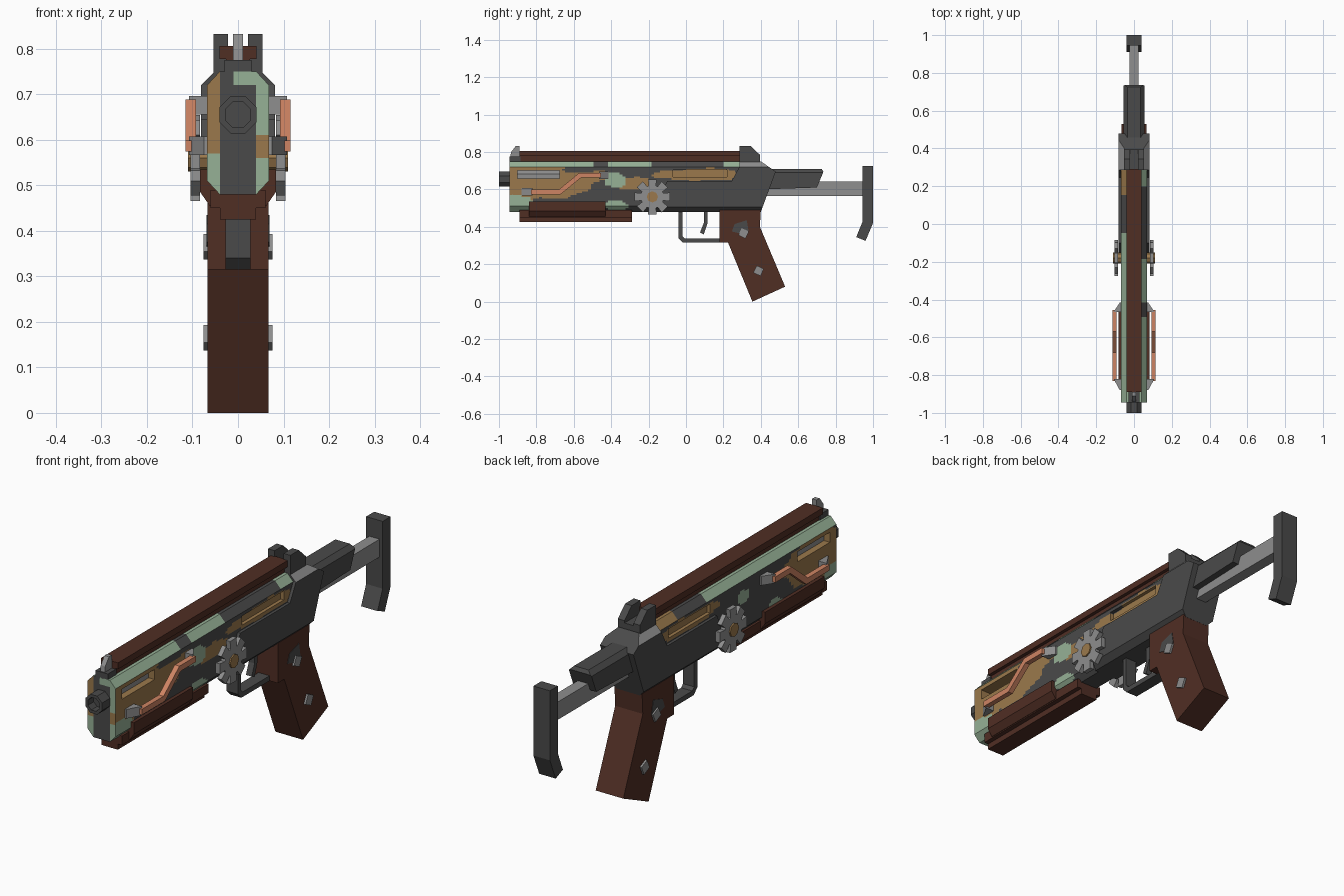
import bpy, bmesh, math
from mathutils import Vector

if "Cube" in bpy.data.objects:
    bpy.data.objects.remove(bpy.data.objects["Cube"])


def lin(c):
    c /= 255
    return c / 12.92 if c <= 0.04045 else ((c + 0.055) / 1.055) ** 2.4


def material(name, r, g, b):
    m = bpy.data.materials.new(name)
    m.diffuse_color = (lin(r), lin(g), lin(b), 1)
    m.use_nodes = True
    m.node_tree.nodes["Principled BSDF"].inputs["Base Color"].default_value = m.diffuse_color
    return m


DARK = material("dark metal", 74, 74, 74)
BROWN = material("brown wood", 80, 46, 36)
TAN = material("tan paint", 155, 121, 76)
GREEN = material("pale green paint", 150, 177, 150)
COPPER = material("copper", 206, 132, 99)
GREY = material("light metal", 142, 142, 142)


def finish(name, bm, *mats):
    bmesh.ops.recalc_face_normals(bm, faces=bm.faces)
    me = bpy.data.meshes.new(name)
    bm.to_mesh(me)
    bm.free()
    for m in mats:
        me.materials.append(m)
    ob = bpy.data.objects.new(name, me)
    bpy.context.collection.objects.link(ob)
    return ob


def extrude(bm, pts, x0, x1):
    """Solid from a (y, z) outline between two x positions."""
    a = [bm.verts.new((x0, y, z)) for y, z in pts]
    b = [bm.verts.new((x1, y, z)) for y, z in pts]
    n = len(pts)
    bm.faces.new(a)
    bm.faces.new(b[::-1])
    for i in range(n):
        j = (i + 1) % n
        bm.faces.new((a[i], b[i], b[j], a[j]))


def slice_off(bm, co, no):
    """Cut away everything beyond a plane and close the cut."""
    geom = bm.verts[:] + bm.edges[:] + bm.faces[:]
    r = bmesh.ops.bisect_plane(bm, geom=geom, plane_co=co, plane_no=no, clear_outer=True)
    edges = [e for e in r["geom_cut"] if isinstance(e, bmesh.types.BMEdge) and e.is_boundary]
    bmesh.ops.holes_fill(bm, edges=edges, sides=0)
    bmesh.ops.recalc_face_normals(bm, faces=bm.faces)


def prism(name, pts, half, mat, chamfers=()):
    """Centred solid; chamfers are (x, z, slope_x, slope_z) applied to both sides."""
    bm = bmesh.new()
    extrude(bm, pts, -half, half)
    bmesh.ops.recalc_face_normals(bm, faces=bm.faces)
    for x, z, nx, nz in chamfers:
        for s in (1, -1):
            slice_off(bm, (s * x, 0, z), Vector((s * nx, 0, nz)).normalized())
    return finish(name, bm, mat)


def pair(name, pts, x0, x1, mat):
    """The same solid on the right and left sides."""
    bm = bmesh.new()
    for s in (1, -1):
        extrude(bm, pts, s * x0, s * x1)
    return finish(name, bm, mat)


def rect(y0, y1, z0, z1):
    return [(y0, z0), (y1, z0), (y1, z1), (y0, z1)]


# Handguard: eight-sided shell with barrel slots and shallow rear recesses
guard = prism("handguard", rect(-0.945, 0.29, 0.48, 0.75), 0.068, DARK,
              [(0.068, 0.72, 1, 0.93), (0.068, 0.51, 1, -0.93)])
slot = prism("slot_cutter", rect(-0.90, -0.675, 0.658, 0.702), 0.2, TAN)
recess = pair("recess_cutter", rect(-0.07, 0.22, 0.665, 0.705), 0.053, 0.2, TAN)
for cutter in (slot, recess):
    mod = guard.modifiers.new("cut", "BOOLEAN")
    mod.operation, mod.solver, mod.object = "DIFFERENCE", "EXACT", cutter
    cutter.hide_render = True
dg = bpy.context.evaluated_depsgraph_get()
cut = bpy.data.meshes.new_from_object(guard.evaluated_get(dg))
guard.modifiers.clear()
for cutter in (slot, recess):
    bpy.data.objects.remove(cutter)


# Camouflage: soft-edged ellipses (colour, y, z, ry, rz) over a dark base
SPOTS = [(1, -0.80, 0.64, 0.30, 0.095), (1, -0.27, 0.63, 0.10, 0.035), (1, 0.06, 0.68, 0.25, 0.035),
         (1, -0.50, 0.67, 0.09, 0.03), (0, -0.56, 0.705, 0.09, 0.018), (0, -0.12, 0.71, 0.12, 0.012),
         (2, -0.38, 0.65, 0.06, 0.04), (2, -0.37, 0.51, 0.06, 0.035), (2, -0.92, 0.52, 0.10, 0.05)]
LEFT_SPOTS = [(1, -0.82, 0.63, 0.24, 0.10), (1, 0.08, 0.68, 0.22, 0.035), (2, -0.30, 0.65, 0.04, 0.03),
              (2, -0.52, 0.53, 0.05, 0.03), (2, -0.92, 0.52, 0.06, 0.04)]


def camo(c):
    x, y, z = c
    if y < -0.944:  # front face
        if abs(x) < 0.04 and not (z > 0.72 and x > -0.01):
            return 0
        if x < 0:
            return 1 if z > 0.57 else 2
        return 1 if 0.56 < z < 0.61 else 2
    if z > 0.72:  # upper bevel
        if x < 0:
            return 2 if y < -0.05 else (1 if y > 0.15 else 0)
        return 2 if y < -0.5 or -0.41 < y < -0.18 or y > 0.2 else 0
    found = 0
    wob = 0.12 * math.sin(31 * y + 40 * z) + 0.1 * math.sin(57 * y - 70 * z)
    for col, sy, sz, ry, rz in (SPOTS if x > 0 else LEFT_SPOTS):
        if ((y - sy) / ry) ** 2 + ((z - sz) / rz) ** 2 < 1 + wob:
            found = col
    return found


bm = bmesh.new()
bm.from_mesh(cut)
planes = [((0, -0.94 + 0.0154 * i, 0), (0, 1, 0)) for i in range(80)]
planes += [((0, 0, 0.49 + 0.01 * i), (0, 0, 1)) for i in range(26)]
planes += [((x, 0, 0), (1, 0, 0)) for x in (-0.04, -0.01, 0.04)]
for co, no in planes:
    bmesh.ops.bisect_plane(bm, geom=bm.verts[:] + bm.edges[:] + bm.faces[:], plane_co=co, plane_no=no)
for f in bm.faces:
    f.material_index = camo(f.calc_center_median())
bpy.data.objects.remove(guard)
finish("handguard", bm, DARK, TAN, GREEN)


# Barrel with a recessed muzzle
def tube(name, r, r_in, y0, y1, z, mat):
    bm = bmesh.new()
    rings = []
    for rad, y in ((r, y1), (r, y0), (r_in, y0), (r_in, y0 + 0.04)):
        rings.append([bm.verts.new((rad * math.cos(a), y, z + rad * math.sin(a)))
                      for a in [math.pi * (k + 0.5) / 4 for k in range(8)]])
    for p, q in zip(rings, rings[1:]):
        for k in range(8):
            bm.faces.new((p[k], p[(k + 1) % 8], q[(k + 1) % 8], q[k]))
    bm.faces.new(rings[0])
    bm.faces.new(rings[-1])
    return finish(name, bm, mat)


tube("muzzle", 0.044, 0.03, -1.0, -0.93, 0.655, DARK)
tube("barrel", 0.042, 0.02, -0.94, -0.6, 0.665, GREY)

# Receiver, with light metal on its short upper bevels
rec = prism("receiver", [(-0.18, 0.48), (0.40, 0.48), (0.48, 0.695), (0.40, 0.75), (0.285, 0.75),
                         (0.285, 0.72), (0.245, 0.645), (-0.10, 0.645)], 0.081, DARK,
            [(0.081, 0.72, 1, 1), (0.081, 0.505, 1, -1)])
rec.data.materials.append(GREY)
for p in rec.data.polygons:
    if p.normal.z > 0.3 and abs(p.normal.x) > 0.3:
        p.material_index = 1

# Shoulder stock
prism("stock_housing", [(0.40, 0.60), (0.70, 0.61), (0.735, 0.695), (0.725, 0.71), (0.43, 0.71)],
      0.055, DARK, [(0.055, 0.69, 1, 1)])
prism("stock_rod", rect(0.40, 0.96, 0.565, 0.643), 0.025, GREY)
prism("butt_plate", [(0.945, 0.725), (1.0, 0.725), (1.0, 0.42), (0.96, 0.325), (0.91, 0.345),
                     (0.945, 0.43)], 0.04, DARK)

# Pistol grip with a dark worn patch and diamond pins
prism("grip", [(0.18, 0.49), (0.40, 0.49), (0.395, 0.40), (0.53, 0.08), (0.355, 0.0),
               (0.225, 0.315), (0.18, 0.315)], 0.067, BROWN)
pair("grip_patch", [(0.245, 0.375), (0.285, 0.365), (0.335, 0.375), (0.325, 0.435), (0.26, 0.415)],
     0.064, 0.069, DARK)
for i, (y, z) in enumerate(((0.308, 0.365), (0.388, 0.165))):
    pin = [(y + 0.03 * math.cos(a), z + 0.03 * math.sin(a)) for a in
           [0.35 + k * math.pi / 2 for k in range(4)]]
    pair(f"grip_pin_{i + 1}", pin, 0.06, 0.076, GREY)

# Trigger and guard
prism("trigger_guard", [(-0.04, 0.49), (-0.04, 0.34), (-0.015, 0.315), (0.19, 0.315), (0.19, 0.337),
                        (-0.005, 0.337), (-0.018, 0.35), (-0.018, 0.49)], 0.027, DARK)
prism("trigger", [(0.115, 0.49), (0.115, 0.42), (0.095, 0.36), (0.075, 0.37), (0.095, 0.42),
                  (0.095, 0.49)], 0.014, DARK)

# Wooden fore-end and rails
prism("fore_end", rect(-0.84, -0.43, 0.455, 0.535), 0.083, BROWN, [(0.083, 0.485, 1, -0.7)])
prism("lower_rail_upper", rect(-0.89, -0.29, 0.45, 0.49), 0.06, BROWN)
prism("lower_rail", rect(-0.89, -0.29, 0.425, 0.455), 0.04, BROWN)
prism("top_rail_base", rect(-0.89, 0.29, 0.745, 0.78), 0.026, BROWN)
prism("top_rail", rect(-0.89, 0.29, 0.778, 0.806), 0.041, BROWN)

# Sights
prism("front_sight_base", rect(-0.945, -0.885, 0.745, 0.775), 0.03, DARK)
prism("front_sight", [(-0.94, 0.77), (-0.89, 0.77), (-0.89, 0.832), (-0.91, 0.832), (-0.935, 0.80)],
      0.011, GREY)
prism("rear_sight_base", rect(0.285, 0.395, 0.745, 0.775), 0.054, DARK)
pair("rear_sight_posts", [(0.285, 0.745), (0.395, 0.745), (0.395, 0.785), (0.345, 0.832),
                          (0.285, 0.832)], 0.022, 0.054, DARK)

# Copper side pipes and their fittings
pair("pipe", [(-0.83, 0.574), (-0.67, 0.574), (-0.56, 0.664), (-0.455, 0.664), (-0.455, 0.689),
              (-0.57, 0.689), (-0.68, 0.599), (-0.83, 0.599)], 0.092, 0.115, COPPER)


def fitting(name, y_tip, y_end, z):
    bm = bmesh.new()
    for s in (1, -1):
        ring = [(0.06, y_end), (0.075, y_end), (0.108, y_tip), (0.06, y_tip)]
        lo = [bm.verts.new((s * x, y, z - 0.02)) for x, y in ring]
        hi = [bm.verts.new((s * x, y, z + 0.02)) for x, y in ring]
        bm.faces.new(lo)
        bm.faces.new(hi)
        for k in range(4):
            j = (k + 1) % 4
            bm.faces.new((lo[k], lo[j], hi[j], hi[k]))
    finish(name, bm, GREY)


fitting("front_fitting", -0.82, -0.88, 0.587)
fitting("rear_fitting", -0.465, -0.415, 0.676)

# Side gears: eight teeth and a tan hub
gear = []
for k in range(8):
    for da, r in ((-0.32, 0.062), (-0.24, 0.097), (0.24, 0.097), (0.32, 0.062)):
        a = k * math.pi / 4 + da
        gear.append((-0.18 + r * math.cos(a), 0.56 + r * math.sin(a)))
pair("gear", gear, 0.084, 0.104, GREY)
hub = [(-0.18 + 0.03 * math.cos(k * math.pi / 4), 0.56 + 0.03 * math.sin(k * math.pi / 4)) for k in range(8)]
pair("gear_hub", hub, 0.06, 0.110, TAN)
